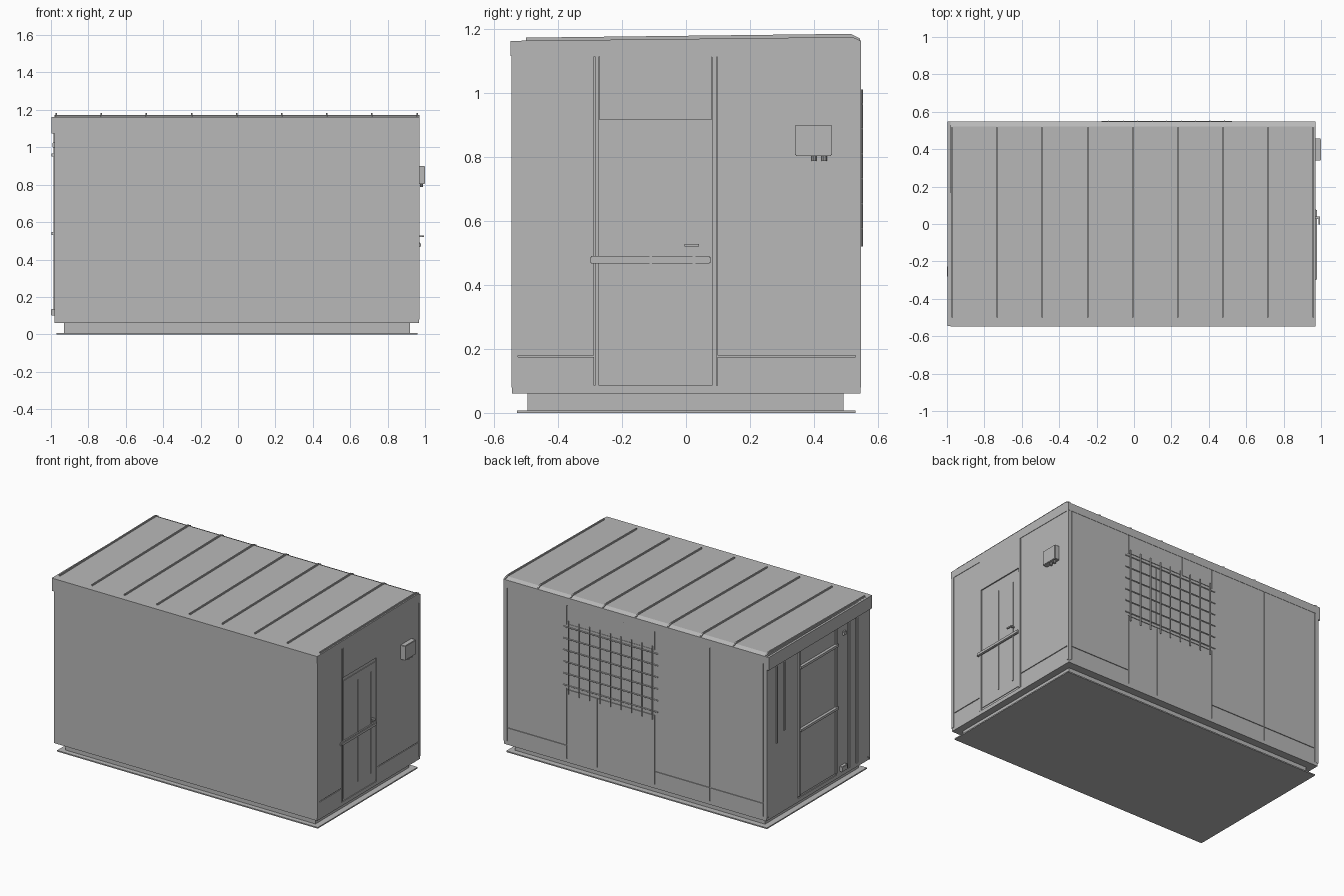
import bpy
import bmesh
from mathutils import Matrix

cube = bpy.data.objects.get("Cube")
if cube:
    bpy.data.objects.remove(cube, do_unlink=True)

grey = bpy.data.materials.new("plain grey")
grey.use_nodes = True
COLOUR = (0.48, 0.48, 0.48, 1)
grey.diffuse_color = COLOUR
grey.node_tree.nodes["Principled BSDF"].inputs["Base Color"].default_value = COLOUR


def finish(name, bm):
    bmesh.ops.recalc_face_normals(bm, faces=bm.faces)
    mesh = bpy.data.meshes.new(name)
    bm.to_mesh(mesh)
    bm.free()
    mesh.materials.append(grey)
    obj = bpy.data.objects.new(name, mesh)
    bpy.context.collection.objects.link(obj)
    return obj


def box(name, x, y, z, bevel=0):
    """Box from three (low, high) ranges."""
    bm = bmesh.new()
    bmesh.ops.create_cube(bm, size=1)
    for v in bm.verts:
        v.co = [r[0] if c < 0 else r[1] for c, r in zip(v.co, (x, y, z))]
    if bevel:
        bmesh.ops.bevel(bm, geom=bm.edges[:], offset=bevel, segments=2, affect='EDGES')
    return finish(name, bm)


def rod(name, centre, length, radius, axis):
    bm = bmesh.new()
    turn = {'X': Matrix.Rotation(1.5708, 4, 'Y'), 'Y': Matrix.Rotation(1.5708, 4, 'X'),
            'Z': Matrix()}[axis]
    bmesh.ops.create_cone(bm, cap_ends=True, segments=10, radius1=radius, radius2=radius,
                          depth=length, matrix=Matrix.Translation(centre) @ turn)
    return finish(name, bm)


def extrude_profile(name, points, x0, x1):
    """Closed y/z profile extruded along x."""
    bm = bmesh.new()
    face = bm.faces.new([bm.verts.new((x0, y, z)) for y, z in points])
    side = bmesh.ops.extrude_face_region(bm, geom=[face])
    bmesh.ops.translate(bm, vec=(x1 - x0, 0, 0),
                        verts=[g for g in side["geom"] if isinstance(g, bmesh.types.BMVert)])
    return finish(name, bm)


# Base and body core
box("ground_plate", (-.97, .96), (-.528, .53), (0, .008))
box("plinth", (-.93, .92), (-.495, .492), (.008, .062))
box("body_core", (-.972, .962), (-.538, .54), (.06, 1.155))
box("front_wall", (-.98, .967), (-.544, -.536), (.06, 1.15))

# Sloping roof with standing seams
extrude_profile("roof", [(-.548, 1.115), (-.548, 1.162), (.52, 1.174), (.547, 1.162),
                         (.547, 1.11)], -.982, .97)
for i in range(9):
    x = -.972 + i * .2412
    extrude_profile("roof_seam", [(-.5, 1.16), (-.5, 1.172), (.515, 1.184), (.543, 1.17),
                                  (.543, 1.155)], x - .004, x + .004)
box("end_fascia", (-.996, -.97), (-.545, .547), (1.075, 1.162))

# Corner trims and bottom rail
for x in ((-.982, -.955), (.945, .97)):
    for y in ((-.545, -.525), (.53, .546)):
        box("corner_trim", x, y, (.08, 1.13))
box("bottom_rail", (-.977, .967), (-.544, .545), (.06, .085))

# Back wall panels, separated by narrow gaps; some have a kick panel below
GAP = .003


def back_panel(x0, x1, z0, z1):
    box("back_panel", (x0 + GAP, x1 - GAP), (.53, .545), (z0 + GAP, z1 - GAP))


for x0, x1 in ((-.955, -.56), (-.56, -.15), (.5, .945)):
    back_panel(x0, x1, .08, .175)
    back_panel(x0, x1, .175, 1.12)
for x0, x1 in ((-.15, .275), (.275, .5)):
    back_panel(x0, x1, .08, .55)
for x0, x1 in ((-.15, .08), (.08, .5)):
    back_panel(x0, x1, .985, 1.12)

# Back window with frame, mullions and security grille
for x in (-.147, .23, .27, .497):
    box("window_upright", (x - .01, x + .01), (.53, .543), (.555, .98))
for z in (.562, .978):
    box("window_rail", (-.15, .5), (.53, .544), (z - .008, z + .008))
for i in range(6):
    rod("grille_bar_across", (.175, .546, .575 + i * .078), .7, .004, 'X')
for i in range(9):
    rod("grille_bar_upright", (-.135 + i * .0775, .549, .765), .49, .004, 'Z')

# Door end wall panels
for y0, y1 in ((-.525, -.288), (.098, .53)):
    for z0, z1 in ((.085, .175), (.18, 1.12)):
        box("door_end_panel", (.95, .967), (y0, y1), (z0, z1))

# Door with transom, raised strips, push bar and handle
box("door_transom", (.95, .97), (-.27, .08), (.915, 1.125))
box("door_leaf", (.95, .966), (-.262, .078), (.1, .89))
for y in (-.278, .088):
    box("door_jamb", (.95, .969), (y - .007, y + .007), (.085, 1.125))
for y in (-.11, .025):
    box("door_strip", (.96, .97), (y - .004, y + .004), (.16, .84))
box("push_bar", (.96, .978), (-.3, .078), (.466, .49), .004)
box("handle_stem", (.96, .992), (.028, .04), (.52, .528))
box("handle_grip", (.986, .994), (-.004, .04), (.52, .528))

# Electric box with cable glands
box("electric_box", (.96, 1.0), (.34, .456), (.803, .9), .003)
for y in (.4, .432):
    rod("cable_gland", (.982, y, .797), .02, .008, 'Z')

# Opposite end wall: panels, ribs and hatch
for y0, y1 in ((-.525, -.42), (-.4, -.335), (-.315, -.195), (.215, .525)):
    box("hatch_end_panel", (-.979, -.96), (y0, y1), (.085, 1.08))
for y, z0 in ((.44, .545), (.36, .6)):
    box("wall_rib", (-.985, -.97), (y - .005, y + .005), (z0, 1.06))
box("hatch_leaf", (-.977, -.96), (-.178, .192), (.1, 1.06))
for y in (-.187, .203):
    box("hatch_jamb", (-.986, -.96), (y - .007, y + .007), (.1, 1.075))
for z in (.96, .54):
    box("hatch_bar", (-.996, -.97), (-.195, .2), (z - .008, z + .008))
box("low_socket", (-1.0, -.97), (-.285, -.225), (.1, .135), .003)
box("high_lamp", (-.993, -.97), (-.285, -.255), (1.0, 1.025), .003)
